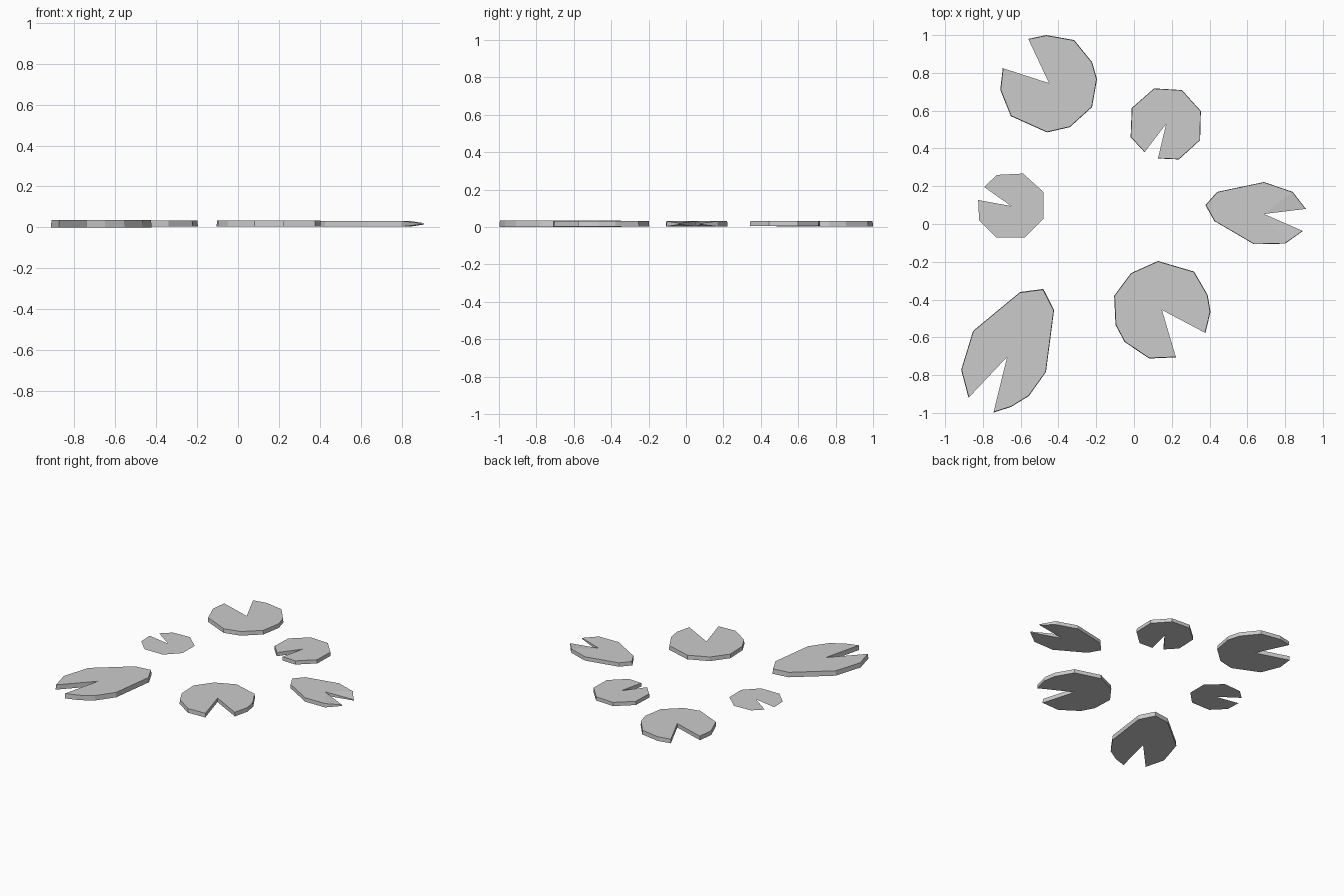
import bpy, bmesh

if "Cube" in bpy.data.objects:
    bpy.data.objects.remove(bpy.data.objects["Cube"])


def lily_pad(name, notch, rim, z0, z1, thin_tips=False):
    """Notched low-poly pad: rim points fan out from the notch point."""
    bm = bmesh.new()
    outline = [notch] + rim
    tips = (1, len(outline) - 1)
    mid = (z0 + z1) / 2

    def ring(z, s=1.0):
        verts = []
        for i, (x, y) in enumerate(outline):
            zz = mid + (z - mid) * (0.25 if thin_tips and i in tips else 1)
            verts.append(bm.verts.new((notch[0] + (x - notch[0]) * s,
                                       notch[1] + (y - notch[1]) * s, zz)))
        return verts

    n = len(outline)
    top = ring(z1, 0.99 if z1 > z0 else 1)
    for i in range(1, n - 1):
        bm.faces.new((top[0], top[i], top[i + 1]))
    if z1 > z0:
        low = ring(z0)
        for i in range(1, n - 1):
            bm.faces.new((low[0], low[i + 1], low[i]))
        for i in range(n):
            j = (i + 1) % n
            bm.faces.new((top[i], low[i], low[j], top[j]))
    bmesh.ops.recalc_face_normals(bm, faces=bm.faces)
    if z1 == z0 and next(iter(bm.faces)).normal.z < 0:
        bmesh.ops.reverse_faces(bm, faces=bm.faces[:])
    mesh = bpy.data.meshes.new(name)
    bm.to_mesh(mesh)
    bm.free()
    obj = bpy.data.objects.new(name, mesh)
    bpy.context.collection.objects.link(obj)
    return obj


# Two large round pads
lily_pad("large_pad_back", (-.45, .746), [
    (-.56, .98), (-.465, 1.0), (-.317, .974), (-.222, .857), (-.196, .767),
    (-.222, .619), (-.339, .513), (-.46, .485), (-.652, .571), (-.708, .71),
    (-.695, .825)], .003, .033)
lily_pad("large_pad_front", (.148, -.455), [
    (.378, -.577), (.405, -.466), (.39, -.376), (.318, -.252), (.127, -.196),
    (-.016, -.26), (-.105, -.38), (-.098, -.534), (-.05, -.624), (.08, -.712),
    (.222, -.706)], .003, .033)

# Two small round pads, one of them a thin sheet
lily_pad("small_pad_back", (.17, .53), [
    (.056, .38), (-.018, .46), (-.012, .614), (.106, .718), (.254, .709),
    (.354, .598), (.35, .444), (.238, .342), (.127, .347)], .005, .032)
lily_pad("small_pad_left", (-.65, .095), [
    (-.825, .127), (-.82, .02), (-.73, -.071), (-.577, -.071), (-.48, .026),
    (-.48, .17), (-.587, .267), (-.725, .26), (-.794, .196)], .02, .02)

# Two elongated pads
lily_pad("long_pad_right", (.688, .053), [
    (.91, .08), (.84, .17), (.688, .222), (.44, .17), (.378, .10),
    (.425, .016), (.635, -.107), (.80, -.104), (.894, -.037)], .003, .031, True)
lily_pad("long_pad_front", (-.672, -.704), [
    (-.876, -.92), (-.915, -.772), (-.852, -.566), (-.603, -.36),
    (-.48, -.344), (-.423, -.455), (-.466, -.783), (-.556, -.91),
    (-.65, -.968), (-.744, -.998)], .0, .036)
